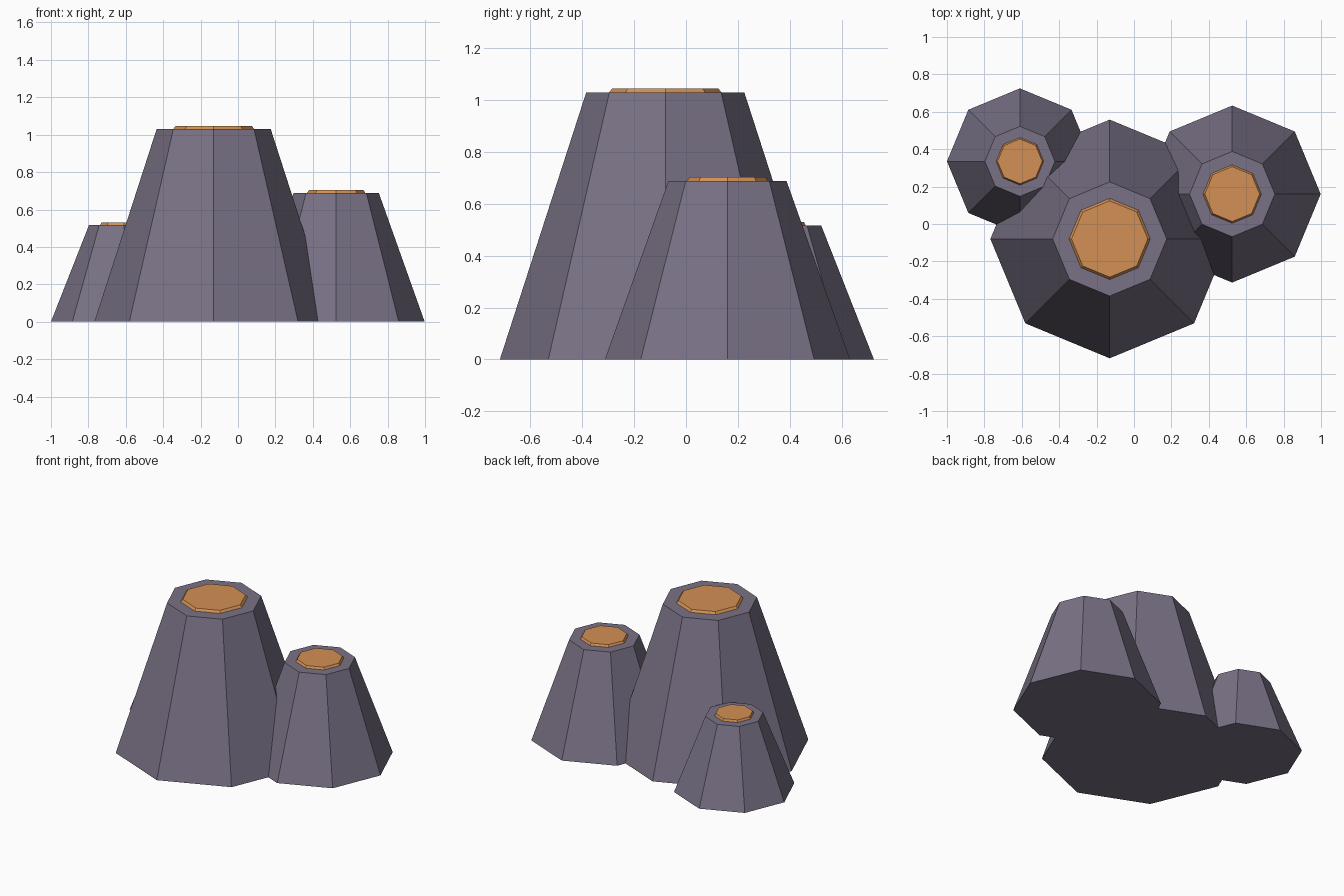
import bpy
import math

SIDES = 8

cube = bpy.data.objects.get("Cube")
if cube:
    bpy.data.objects.remove(cube, do_unlink=True)


def make_material(name, rgb):
    mat = bpy.data.materials.new(name)
    mat.use_nodes = True
    color = (*rgb, 1.0)
    mat.diffuse_color = color
    mat.node_tree.nodes["Principled BSDF"].inputs["Base Color"].default_value = color
    return mat


stone = make_material("purple grey stone", (0.19, 0.165, 0.235))
glow = make_material("orange vent", (0.65, 0.28, 0.09))


def frustum(name, center, z_low, z_high, r_low, r_high, mat):
    """Flat-shaded octagonal frustum with corners on the x and y axes."""
    bpy.ops.mesh.primitive_cone_add(
        vertices=SIDES, radius1=r_low, radius2=r_high, depth=z_high - z_low,
        location=(*center, (z_low + z_high) / 2))
    obj = bpy.context.object
    obj.name = name
    obj.data.materials.append(mat)
    return obj


def chimney(name, center, r_base, r_top, height, r_vent, rise):
    # Tapered rock body
    frustum(name + "_rock", center, 0, height, r_base, r_top, stone)
    # Thin bevelled vent disc on the summit
    frustum(name + "_vent", center, height, height + rise, r_vent, r_vent * 0.94, glow)


chimney("large", (-0.13, -0.08), 0.638, 0.305, 1.03, 0.217, 0.016)
chimney("medium", (0.525, 0.16), 0.473, 0.228, 0.688, 0.156, 0.015)
chimney("small", (-0.61, 0.335), 0.39, 0.187, 0.516, 0.127, 0.015)
